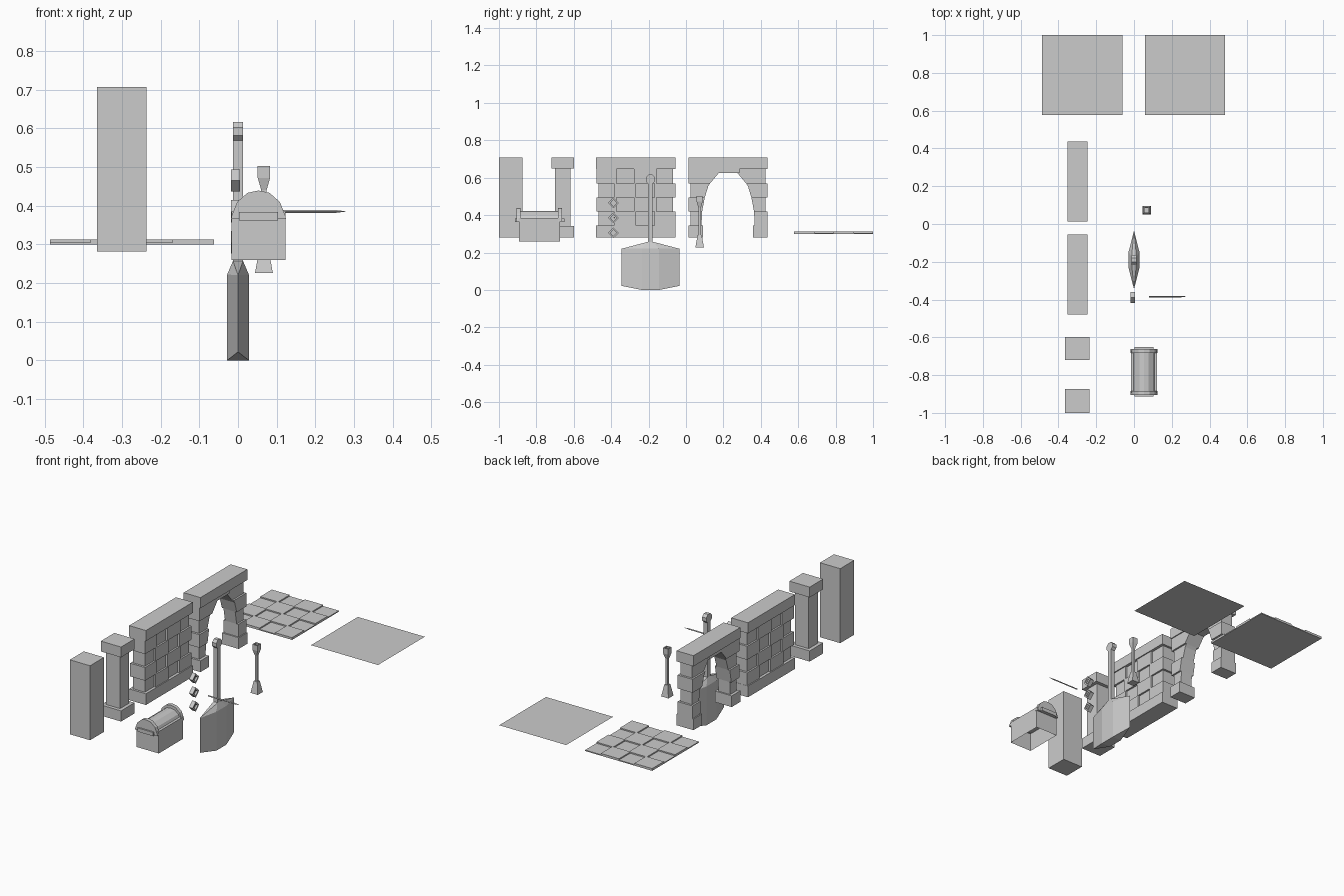
import bpy, bmesh, math
from mathutils import Vector

if "Cube" in bpy.data.objects:
    bpy.data.objects.remove(bpy.data.objects["Cube"])


def finish(name, bm):
    bmesh.ops.recalc_face_normals(bm, faces=bm.faces[:])
    me = bpy.data.meshes.new(name)
    bm.to_mesh(me)
    bm.free()
    ob = bpy.data.objects.new(name, me)
    bpy.context.collection.objects.link(ob)
    return ob


def loft(bm, rings, cap_start=True, cap_end=True):
    loops = [[bm.verts.new(p) for p in r] for r in rings]
    n = len(loops[0])
    for a, b in zip(loops, loops[1:]):
        for i in range(n):
            j = (i + 1) % n
            bm.faces.new((a[i], a[j], b[j], b[i]))
    if cap_start:
        bm.faces.new(loops[0])
    if cap_end:
        bm.faces.new(loops[-1])


def rect(x0, x1, y0, y1, z):
    return [(x0, y0, z), (x1, y0, z), (x1, y1, z), (x0, y1, z)]


def box(bm, x0, x1, y0, y1, z0, z1, bottom=True, top=True):
    loft(bm, [rect(x0, x1, y0, y1, z0), rect(x0, x1, y0, y1, z1)], bottom, top)


def prism_x(bm, yz, cx, hx):
    loft(bm, [[(cx + s * hx, y, z) for y, z in yz] for s in (-1, 1)])


WX = -0.30                                  # centre line of the wall pieces
ROWS = [0.345, 0.418, 0.493, 0.57, 0.646]   # brick course heights
LOW, HIGH = 0.281, 0.707

# Plain pillar
bm = bmesh.new()
box(bm, WX - .064, WX + .064, -1, -.874, LOW, HIGH)
finish("plain_pillar", bm)

# Pillar with base and cap
bm = bmesh.new()
for hx, hy, z0, z1 in ((.064, .061, LOW, .342), (.044, .041, .342, .648), (.064, .061, .648, HIGH)):
    box(bm, WX - hx, WX + hx, -.659 - hy, -.659 + hy, z0, z1)
finish("capped_pillar", bm)

# Brick wall between a plinth and a coping
bm = bmesh.new()
for z0, z1 in ((LOW, ROWS[0]), (ROWS[-1], HIGH)):
    box(bm, WX - .053, WX + .053, -.48, -.056, z0, z1)
for r in range(4):
    s = .006 if r % 2 else -.006
    e = .0 if r % 2 else .012
    cols = [-.479 + e, -.378 + s, -.272 - s, -.163 + s, -.069 + e]
    for c in range(4):
        h = .047 if (r + c) % 2 else .037
        box(bm, WX - h, WX + h, cols[c], cols[c + 1], ROWS[r], ROWS[r + 1])
finish("brick_wall", bm)

# Archway: coping, two feet, stacked bricks following the opening
bm = bmesh.new()
MID = .225
OPEN = [(.345, .142), (.418, .139), (.493, .125), (.555, .106), (.57, .096), (.625, .05), (.646, .05)]


def opening(z):
    for (za, a), (zb, b) in zip(OPEN, OPEN[1:]):
        if z <= zb:
            return a + (b - a) * (z - za) / (zb - za)
    return OPEN[-1][1]


box(bm, WX - .053, WX + .053, MID - .212, MID + .212, ROWS[-1], HIGH)
box(bm, WX - .046, WX + .046, MID - .06, MID + .06, .625, ROWS[-1])
for side in (-1, 1):
    a, b = sorted((MID + side * .134, MID + side * .212))
    box(bm, WX - .053, WX + .053, a, b, LOW, ROWS[0])
    for r in range(4):
        z0, z1 = ROWS[r], ROWS[r + 1]
        odd = (r % 2 == 0) == (side > 0)
        zs = sorted([z0, z1] + [z for z, _ in OPEN if z0 < z < z1])
        outer = .212 if odd else .2
        prof = [(MID + side * opening(z), z) for z in zs]
        prof += [(MID + side * outer, z1), (MID + side * outer, z0)]
        prism_x(bm, prof, WX, .047 if odd else .037)
finish("archway", bm)

# Floor tiles with alternating heights
bm = bmesh.new()
for i in range(4):
    for j in range(4):
        s = .004 if j % 2 else -.004
        t = .002 if i % 2 else -.002
        xs = [-.486, -.377 + s, -.272 - s, -.165 + s, -.062]
        ys = [.577, .684 + t, .79 - t, .897 + t, 1.0]
        box(bm, xs[i], xs[i + 1], ys[j], ys[j + 1], .299, .312 if (i + j) % 2 else .305)
finish("floor_tiles", bm)

# Flat floor sheet
bm = bmesh.new()
bm.faces.new([bm.verts.new(p) for p in rect(.058, .482, .577, 1.0, .301)])
finish("floor_sheet", bm)

# Broad blade with spindle cross-section
bm = bmesh.new()
pts = [(0, -.345, .22), (0, -.345, .022), (0, -.035, .22), (0, -.035, .022)]
for sx in (-1, 1):
    for y in (-.235, -.145):
        pts += [(sx * .028, y, 0), (sx * .028, y, .222)]
    pts += [(sx * .013, y, .257) for y in (-.205, -.175)]
verts = [bm.verts.new(p) for p in pts]
bmesh.ops.convex_hull(bm, input=verts)
finish("broad_blade", bm)

# Blade handle and its eight-sided knob
bm = bmesh.new()
box(bm, -.013, .013, -.202, -.178, .25, .58)
ring = [(-.19 + .027 * math.cos(math.radians(22.5 + 45 * k)),
         .591 + .027 * math.sin(math.radians(22.5 + 45 * k))) for k in range(8)]
prism_x(bm, ring, 0, .013)
finish("blade_handle", bm)

# Three recessed diamond studs
for n in range(3):
    bm = bmesh.new()
    zc = .305 + .08 * n
    rings = []
    for x, r in ((-.018, .029), (.005, .029), (.005, .017), (-.006, .017)):
        rings.append([(x, -.388 + r * math.cos(k * math.pi / 2), zc + r * math.sin(k * math.pi / 2))
                      for k in range(4)])
    loft(bm, rings)
    finish("diamond_stud_%d" % (n + 1), bm)

# Thin dart
bm = bmesh.new()
loft(bm, [[(x, -.384 + r * math.cos(k * math.pi / 2), .385 + r * math.sin(k * math.pi / 2)) for k in range(4)]
          for x, r in ((.08, .004), (.25, .004), (.278, .0005))])
finish("dart", bm)

# Torch stand: square sections stacked up
bm = bmesh.new()
prof = [(.226, .023), (.293, .011), (.293, .007), (.44, .007), (.472, .016), (.503, .016), (.503, .011), (.492, .011)]
loft(bm, [rect(.067 - h, .067 + h, .073 - h, .073 + h, z) for z, h in prof])
finish("torch_stand", bm)

# Chest body, open below
CX = .053
bm = bmesh.new()
box(bm, CX - .07, CX + .07, -.892, -.674, .26, .366, bottom=False, top=False)
finish("chest_body", bm)


# Chest lid: barrel with raised end bands
def barrel(bm, y0, y1, w, h, z0):
    shape = [(-1, 0), (-.98, .12), (-.78, .6), (-.4, .92), (0, 1), (.4, .92), (.78, .6), (.98, .12), (1, 0)]
    loft(bm, [[(CX + w * a, y, z0 + h * b) for a, b in shape] for y in (y0, y1)])


bm = bmesh.new()
barrel(bm, -.886, -.682, .062, .056, .366)
barrel(bm, -.905, -.884, .071, .074, .365)
barrel(bm, -.684, -.663, .071, .074, .365)
box(bm, CX - .07, CX + .07, -.895, -.671, .366, .385)
finish("chest_lid", bm)

# Lid end pins
bm = bmesh.new()
for y0, y1 in ((-.914, -.904), (-.664, -.65)):
    box(bm, CX - .05, CX + .05, y0, y1, .362, .383)
finish("chest_end_pins", bm)
